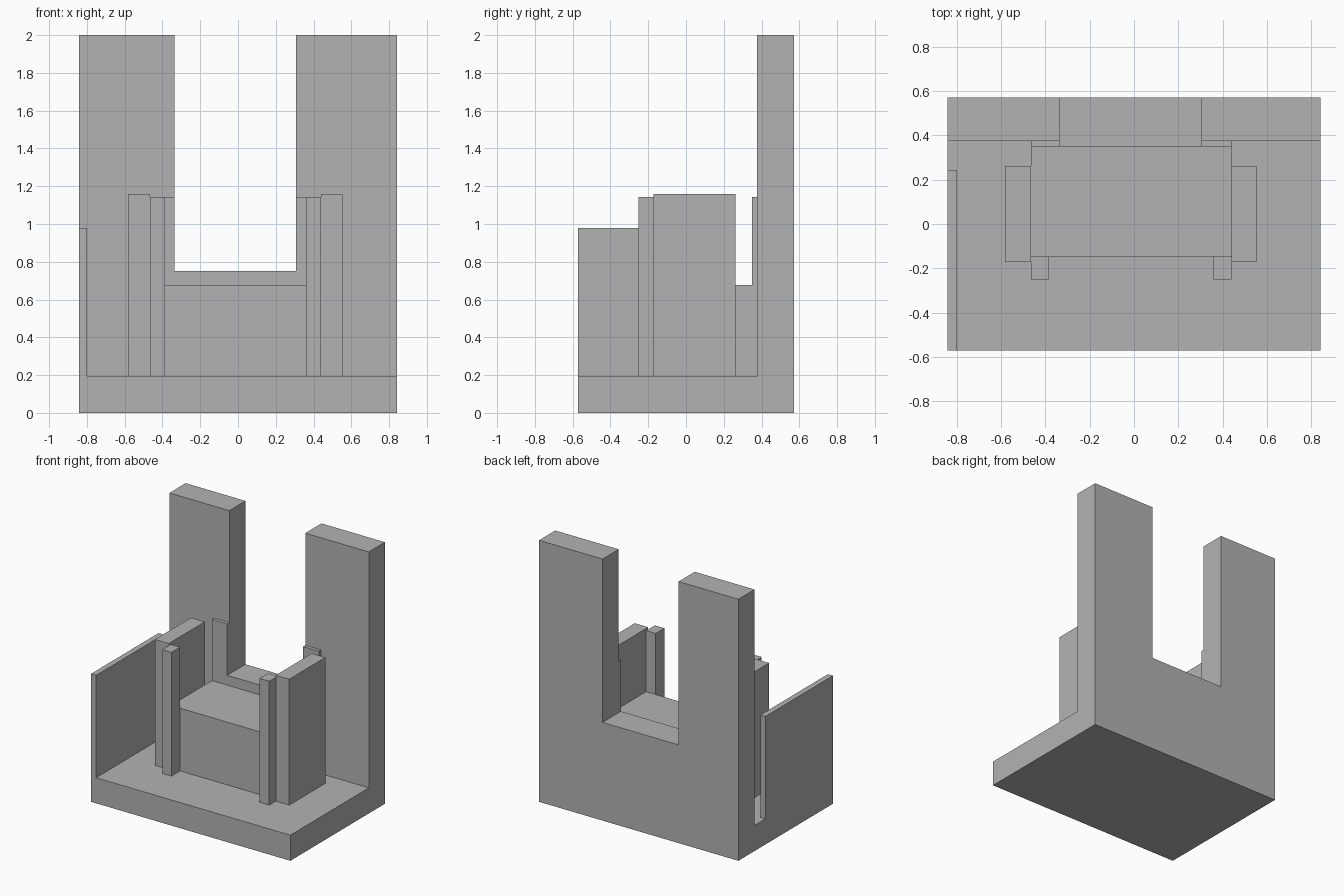
import bpy
import bmesh

cube = bpy.data.objects.get("Cube")
if cube:
    bpy.data.objects.remove(cube, do_unlink=True)

grey = bpy.data.materials.new("plain_grey")
grey.use_nodes = True
grey.diffuse_color = (0.45, 0.45, 0.45, 1)
grey.node_tree.nodes["Principled BSDF"].inputs["Base Color"].default_value = grey.diffuse_color


def prism(name, profile, x0, x1):
    """Extrude a closed (y, z) profile from x0 to x1."""
    bm = bmesh.new()
    face = bm.faces.new([bm.verts.new((x0, y, z)) for y, z in profile])
    moved = bmesh.ops.extrude_face_region(bm, geom=[face])["geom"]
    verts = [v for v in moved if isinstance(v, bmesh.types.BMVert)]
    bmesh.ops.translate(bm, verts=verts, vec=(x1 - x0, 0, 0))
    bmesh.ops.recalc_face_normals(bm, faces=bm.faces)
    mesh = bpy.data.meshes.new(name)
    bm.to_mesh(mesh)
    bm.free()
    mesh.materials.append(grey)
    obj = bpy.data.objects.new(name, mesh)
    bpy.context.collection.objects.link(obj)
    return obj


def box(name, x0, x1, y0, y1, z0, z1):
    return prism(name, [(y0, z0), (y1, z0), (y1, z1), (y0, z1)], x0, x1)


def combine(target, other, operation):
    """Apply a boolean and discard the operand."""
    mod = target.modifiers.new(operation.lower(), 'BOOLEAN')
    mod.operation, mod.solver, mod.object = operation, 'EXACT', other
    bpy.context.view_layer.objects.active = target
    bpy.ops.object.modifier_apply(modifier=mod.name)
    bpy.data.objects.remove(other, do_unlink=True)


# Main dimensions
W, D, H = 0.843, 0.571, 2.0
floor, wall_y = 0.196, 0.376
seat_l, seat_r = -0.465, 0.44
seat_front, seat_back = -0.147, 0.35

# Floor slab and tall back wall in one L-shaped body
body = prism("base_and_back_wall",
             [(-D, 0), (D, 0), (D, H), (wall_y, H), (wall_y, floor), (-D, floor)], -W, W)

# Backrest plate, side screen, then the opening through wall and plate
combine(body, box("backrest", seat_l, seat_r, seat_back, 0.45, 0.1, 1.143), 'UNION')
combine(body, box("side_screen", -W, -0.8, -D, 0.244, 0, 0.979), 'UNION')
combine(body, box("opening", -0.337, 0.306, 0.2, 0.8, 0.751, 2.5), 'DIFFERENCE')

# Seat block
box("seat", seat_l, seat_r, seat_front, seat_back, floor, 0.676)

# Armrest panels and front posts on each side of the seat
for side, outer, edge, inner in (("right", -0.582, seat_l, -0.387),
                                 ("left", 0.554, seat_r, 0.359)):
    box(side + "_armrest", min(outer, edge), max(outer, edge), -0.172, 0.263, floor, 1.159)
    box(side + "_front_post", min(edge, inner), max(edge, inner), -0.251, seat_front, floor, 1.143)
